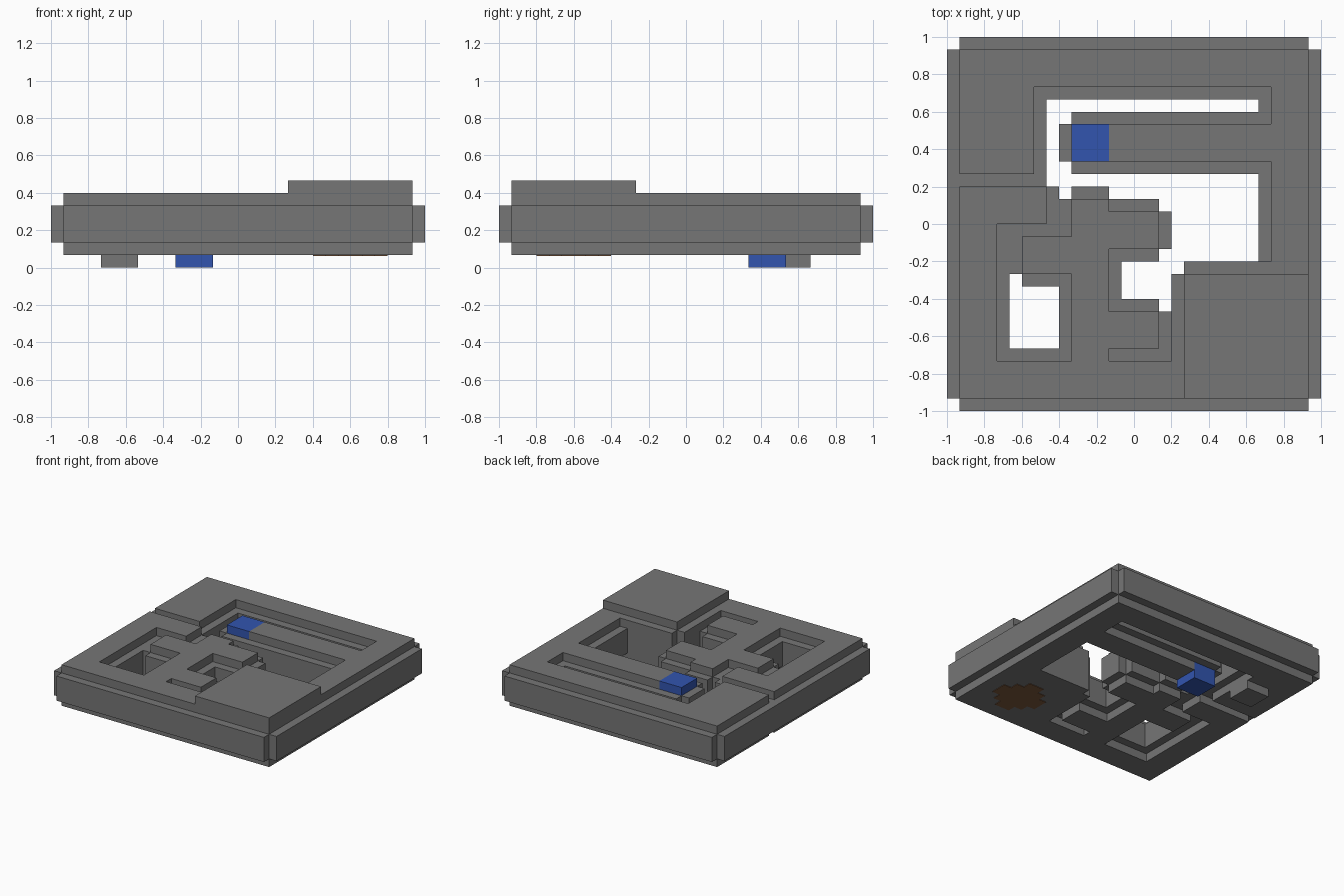
import bpy, bmesh

U = 1 / 15  # one grid cell

if "Cube" in bpy.data.objects:
    bpy.data.objects.remove(bpy.data.objects["Cube"], do_unlink=True)


def material(name, rgb):
    m = bpy.data.materials.new(name)
    m.use_nodes = True
    m.diffuse_color = (*rgb, 1)
    m.node_tree.nodes["Principled BSDF"].inputs["Base Color"].default_value = (*rgb, 1)
    return m


grey = material("stone grey", (0.18, 0.18, 0.18))
blue = material("pad blue", (0.032, 0.09, 0.43))
brown = material("patch brown", (0.2, 0.095, 0.045))


def rect(x0, x1, y0, y1):
    return {(x, y) for x in range(x0, x1) for y in range(y0, y1)}


def cells(*rects):
    return set().union(*(rect(*r) for r in rects))


def slab(name, area, z0, z1, mat):
    """Closed flat-faced slab covering a set of grid cells, heights in cells."""
    bm = bmesh.new()
    cache = {}

    def vert(x, y, z):
        if (x, y, z) not in cache:
            cache[x, y, z] = bm.verts.new((x * U, y * U, z * U))
        return cache[x, y, z]

    for x, y in area:
        ring = [(x, y), (x + 1, y), (x + 1, y + 1), (x, y + 1)]
        bm.faces.new([vert(*p, z1) for p in ring])
        bm.faces.new([vert(*p, z0) for p in reversed(ring)])
        sides = [(x, y - 1), (x + 1, y), (x, y + 1), (x - 1, y)]
        for i, neighbour in enumerate(sides):
            if neighbour not in area:
                a, b = ring[i], ring[(i + 1) % 4]
                bm.faces.new([vert(*a, z0), vert(*b, z0), vert(*b, z1), vert(*a, z1)])
    bmesh.ops.dissolve_limit(bm, angle_limit=0.01, verts=bm.verts, edges=bm.edges)
    bmesh.ops.triangulate(bm, faces=[f for f in bm.faces if len(f.verts) > 4])
    mesh = bpy.data.meshes.new(name)
    bm.to_mesh(mesh)
    bm.free()
    mesh.materials.append(mat)
    ob = bpy.data.objects.new(name, mesh)
    bpy.context.collection.objects.link(ob)
    return ob


# openings through the whole slab
back_slot = cells((-7, 10, 9, 10), (-7, -6, 3, 10), (-6, -5, 8, 9), (-6, -5, 2, 5))
side_room = cells((-5, 10, 3, 4), (-2, 10, 2, 4), (3, 10, -3, 4), (2, 4, 1, 2),
                  (2, 3, -7, -2), (3, 4, -4, -3), (-1, 2, -6, -3))
front_room = cells((-10, -6, -10, -5), (-10, -9, -5, -4))
openings = back_slot | side_room | front_room

# wider recesses in the upper and lower skins, including the closed grooves
recesses = cells((-8, 11, 8, 11), (-8, -5, 4, 11), (-15, -5, 3, 4),
                 (-7, -5, -1, 5), (-11, -5, -1, 0), (-11, -9, -4, 0),
                 (-11, -5, -11, -4), (-5, -2, 2, 5), (-2, 11, 1, 5),
                 (2, 11, -3, 5), (-2, 3, -7, -2), (3, 4, -4, -3),
                 (2, 3, -11, -7), (-2, 3, -11, -10))

pad = rect(-5, -2, 5, 8)
core = cells((-15, 15, -14, 14), (-14, 14, -15, 15)) - openings
skin = rect(-14, 14, -14, 14) - recesses

slab("core_slab", core - pad, 2, 5, grey)
slab("lower_skin", skin - pad, 1, 2, grey)
slab("upper_skin", skin - pad, 5, 6, grey)
slab("raised_corner", rect(4, 14, -14, -4), 6, 7, grey)
slab("blue_pad", pad, 0, 6, blue)
slab("underside_foot", rect(-11, -8, 7, 10), 0, 1, grey)

# round patch under the raised corner
patch = cells((6, 12, -10, -8), (7, 11, -11, -7), (8, 10, -12, -6))
slab("underside_patch", patch, 0.94, 1, brown)
